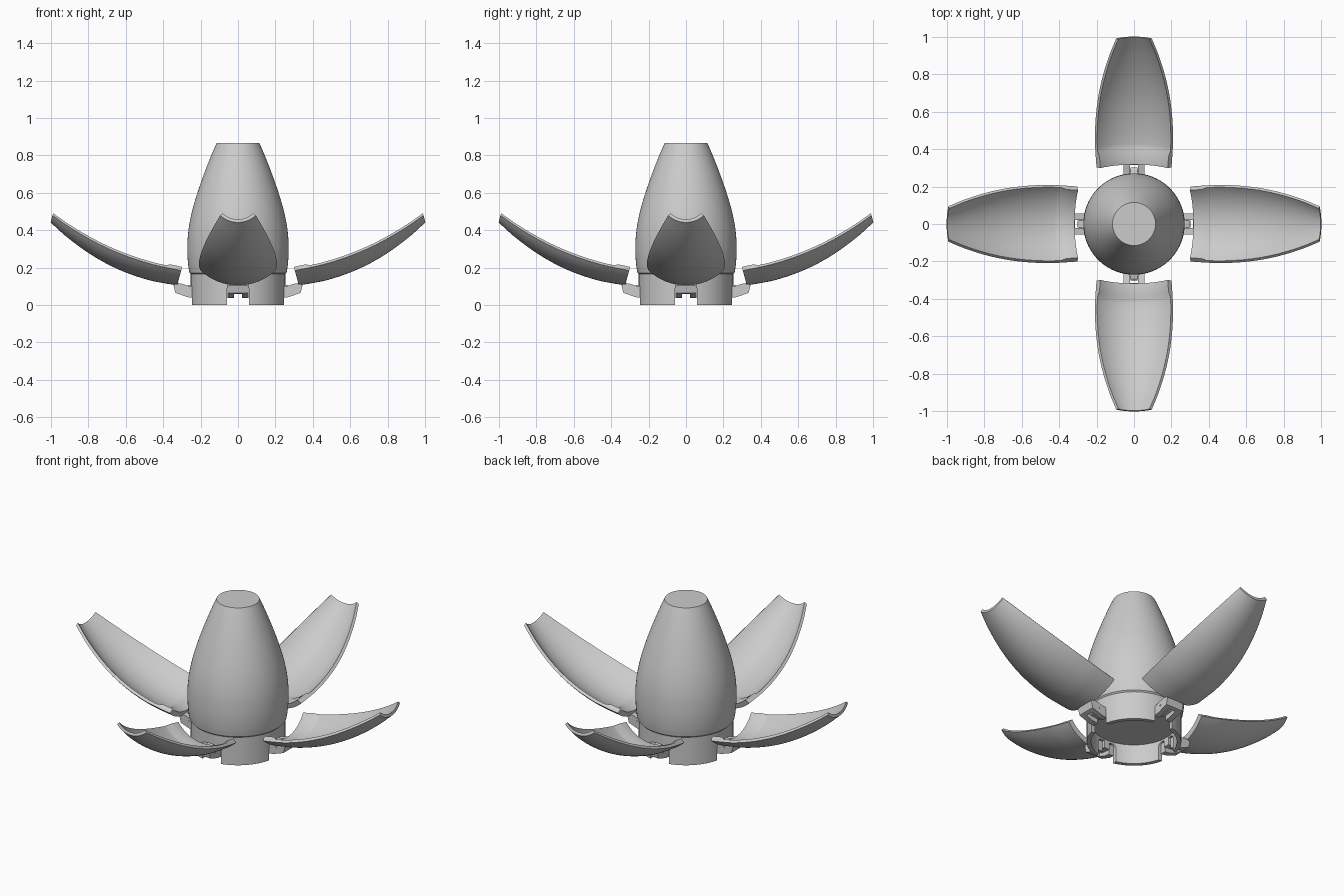
import bpy, bmesh, math
from mathutils import Matrix, Vector

if "Cube" in bpy.data.objects:
    bpy.data.objects.remove(bpy.data.objects["Cube"])

OPEN = math.radians(75)          # how far each petal is swung open
BASE = (0.325, 0.105)            # outer base point of an opened petal (radius, height)


def spline(pts, n=4):
    """Catmull-Rom interpolation of 2D points."""
    p = [Vector(q) for q in pts]
    p = [2 * p[0] - p[1]] + p + [2 * p[-1] - p[-2]]
    out = []
    for i in range(1, len(p) - 2):
        a, b, c, d = p[i - 1:i + 3]
        for k in range(n):
            t = k / n
            out.append(0.5 * (2 * b + (c - a) * t + (2 * a - 5 * b + 4 * c - d) * t * t
                              + (3 * b - a - 3 * c + d) * t ** 3))
    return out + [p[-2]]


def finish(bm, name, smooth=30):
    bmesh.ops.remove_doubles(bm, verts=bm.verts, dist=1e-5)
    bmesh.ops.recalc_face_normals(bm, faces=bm.faces)
    me = bpy.data.meshes.new(name)
    bm.to_mesh(me)
    bm.free()
    ob = bpy.data.objects.new(name, me)
    bpy.context.collection.objects.link(ob)
    if smooth:
        shade(ob, smooth)
    return ob


def shade(ob, angle=30):
    bpy.ops.object.select_all(action='DESELECT')
    ob.select_set(True)
    bpy.context.view_layer.objects.active = ob
    bpy.ops.object.shade_smooth_by_angle(angle=math.radians(angle))


def sweep(name, section, a0, a1, steps, smooth=30):
    """Sweep a closed (radius, z) section about z; caps the ends if not a full turn."""
    bm = bmesh.new()
    full = abs(a1 - a0 - math.tau) < 1e-6
    rings = []
    for i in range(steps + (0 if full else 1)):
        a = a0 + (a1 - a0) * i / steps
        rings.append([bm.verts.new((r * math.cos(a), r * math.sin(a), z)) for r, z in section])
    n = len(section)
    for i in range(steps):
        A, B = rings[i], rings[(i + 1) % len(rings)]
        for j in range(n):
            k = (j + 1) % n
            if section[j][0] < 1e-6 and section[k][0] < 1e-6:
                continue
            if section[j][0] < 1e-6:
                bm.faces.new((A[j], A[k], B[k]))
            elif section[k][0] < 1e-6:
                bm.faces.new((A[j], A[k], B[j]))
            else:
                bm.faces.new((A[j], A[k], B[k], B[j]))
    if not full:
        bm.faces.new(rings[0])
        bm.faces.new(rings[-1])
    return finish(bm, name, smooth)


def prism(name, pts, lo, hi, place, smooth=30):
    """Extrude a 2D outline from lo to hi; place(u, v, w) gives the 3D point."""
    bm = bmesh.new()
    A = [bm.verts.new(place(u, v, lo)) for u, v in pts]
    B = [bm.verts.new(place(u, v, hi)) for u, v in pts]
    bm.faces.new(A)
    bm.faces.new(B)
    for i in range(len(pts)):
        j = (i + 1) % len(pts)
        bm.faces.new((A[i], A[j], B[j], B[i]))
    return finish(bm, name, smooth)


def four(ob, name):
    """Four copies of a part around the axis."""
    for i in range(4):
        o = ob if i == 0 else ob.copy()
        if i:
            bpy.context.collection.objects.link(o)
        o.name = f"{name}_{i + 1}"
        o.matrix_world = Matrix.Rotation(i * math.pi / 2, 4, 'Z')


# Body: truncated ogive over a hollow skirt
ogive = spline([(0.260, 0.172), (0.267, 0.22), (0.271, 0.30), (0.265, 0.40), (0.246, 0.50),
                (0.217, 0.60), (0.182, 0.70), (0.143, 0.80), (0.115, 0.865)])
body = sweep("central_body", [(0, 0.115), (0.23, 0.115), (0.23, 0), (0.253, 0), (0.253, 0.165)]
             + [tuple(p) for p in ogive] + [(0, 0.865)], 0, math.tau, 96)

# Four rounded slots cut through the skirt
W, TOP, R = 0.06, 0.105, 0.025
arch = [(-W, -0.05), (W, -0.05)]
arch += [(W - R + R * math.cos(a), TOP - R + R * math.sin(a))
         for a in [k * math.pi / 12 for k in range(7)]]
arch += [(-W + R + R * math.cos(a), TOP - R + R * math.sin(a))
         for a in [math.pi / 2 + k * math.pi / 12 for k in range(7)]]
for i in range(4):
    rot = Matrix.Rotation(i * math.pi / 2, 3, 'Z')
    cutter = prism("slot_cutter", arch, 0.2, 0.3, lambda u, v, w: rot @ Vector((w, u, v)), 0)
    mod = body.modifiers.new("slot", 'BOOLEAN')
    mod.operation, mod.object, mod.solver = 'DIFFERENCE', cutter, 'EXACT'
    bpy.context.view_layer.objects.active = body
    bpy.ops.object.modifier_apply(modifier=mod.name)
    bpy.data.objects.remove(cutter)
shade(body)

# Petals: quarter shells matching the ogive, with a thicker base band, swung open
outer = spline([(0.285, 0), (0.292, 0.07), (0.297, 0.15), (0.293, 0.25), (0.280, 0.35),
                (0.257, 0.45), (0.224, 0.55), (0.182, 0.65), (0.135, 0.741)])
inner = [(r - 0.017, z) for r, z in outer if z > 0.075]
section = [tuple(p) for p in outer] + inner[::-1] + [(0.262, 0.062), (0.257, 0)]
petal = sweep("petal", section, -math.radians(44.7), math.radians(44.7), 32)
petal.data.transform(Matrix.Translation((BASE[0], 0, BASE[1]))
                     @ Matrix.Rotation(OPEN, 4, 'Y')
                     @ Matrix.Translation((-0.285, 0, 0)))
four(petal, "petal")

# Hinge arms: forked block under each petal base
side = [(0.235, 0.038), (0.27, 0.042), (0.335, 0.065), (0.345, 0.105), (0.325, 0.118),
        (0.295, 0.112), (0.26, 0.10), (0.235, 0.10)]


def along(u, v, w):
    return (u, w, v)


for tag, lo, hi in (("left", 0.022, 0.055), ("right", -0.055, -0.022)):
    four(prism(f"hinge_arm_{tag}", side, lo, hi, along), f"hinge_arm_{tag}")
web = [(0.315, 0.058), (0.335, 0.065), (0.345, 0.105), (0.325, 0.118), (0.315, 0.115)]
four(prism("hinge_web", web, -0.022, 0.022, along), "hinge_web")

# Knuckle on the body and the pin through it
knuckle = [(0.225, 0.06)] + [(0.285 + 0.018 * math.cos(a), 0.085 + 0.018 * math.sin(a))
                            for a in [-math.pi / 2 + k * math.pi / 8 for k in range(9)]]
knuckle += [(0.225, 0.112)]
four(prism("hinge_knuckle", knuckle, -0.018, 0.018, along), "hinge_knuckle")
pin = [(0.285 + 0.007 * math.cos(a), 0.085 + 0.007 * math.sin(a))
       for a in [k * math.pi / 8 for k in range(16)]]
four(prism("hinge_pin", pin, -0.057, 0.057, along), "hinge_pin")
